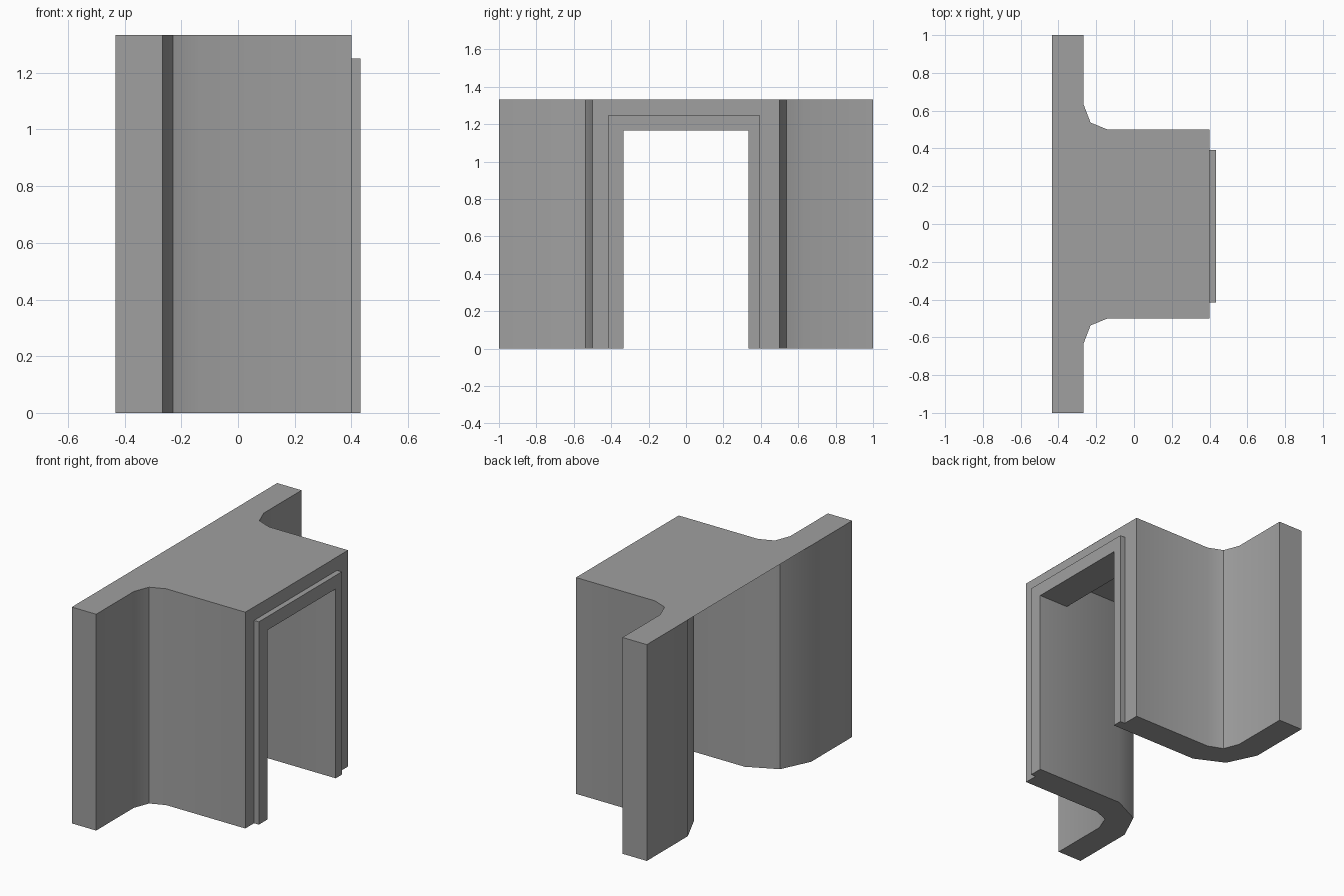
import bpy, bmesh, math

if "Cube" in bpy.data.objects:
    bpy.data.objects.remove(bpy.data.objects["Cube"], do_unlink=True)

HEIGHT = 1.333
DOOR_TOP = 1.167
DOOR_HALF = 0.333

grey = bpy.data.materials.new("plaster grey")
grey.use_nodes = True
colour = (0.35, 0.35, 0.35, 1)
grey.diffuse_color = colour
grey.node_tree.nodes["Principled BSDF"].inputs["Base Color"].default_value = colour


def add_object(name, bm):
    mesh = bpy.data.meshes.new(name)
    bm.to_mesh(mesh)
    bm.free()
    mesh.materials.append(grey)
    obj = bpy.data.objects.new(name, mesh)
    bpy.context.collection.objects.link(obj)
    bpy.ops.object.select_all(action='DESELECT')
    obj.select_set(True)
    bpy.context.view_layer.objects.active = obj
    bpy.ops.object.shade_smooth_by_angle(angle=math.radians(30))
    return obj


def prism(name, outline, move, open_end=False):
    """Extrude a flat outline of 3D points along a vector."""
    bm = bmesh.new()
    base = bm.faces.new([bm.verts.new(p) for p in outline])
    result = bmesh.ops.extrude_face_region(bm, geom=[base], use_keep_orig=True)
    verts = [g for g in result["geom"] if isinstance(g, bmesh.types.BMVert)]
    bmesh.ops.translate(bm, verts=verts, vec=move)
    bmesh.ops.recalc_face_normals(bm, faces=bm.faces)
    if open_end:
        ends = [f for f in bm.faces if f.normal.z > 0.9]
        bmesh.ops.delete(bm, geom=ends, context='FACES_ONLY')
    return add_object(name, bm)


# Plan of one side: outer and inner faces, flaring from passage into wall
outer = [(0.4, 0.5), (-0.14, 0.5), (-0.23, 0.537), (-0.267, 0.633), (-0.267, 1)]
inner = [(-0.433, 1), (-0.433, 0.6), (-0.347, 0.42), (-0.167, DOOR_HALF), (0.4, DOOR_HALF)]

# Side walls, closed above by the shared roof
for side, sign in (("left", 1), ("right", -1)):
    prism(side + "_wall", [(x, sign * y, 0) for x, y in outer + inner],
          (0, 0, HEIGHT), open_end=True)

# Thin roof over both walls and the passage
half = outer + inner[:1]
bm = bmesh.new()
plan = half + [(x, -y) for x, y in reversed(half)]
roof = bm.faces.new([bm.verts.new((x, y, HEIGHT)) for x, y in plan])
roof.normal_update()
if roof.normal.z < 0:
    roof.normal_flip()
add_object("roof", bm)

# Lintel over the doorway
prism("lintel", [(0.23, -DOOR_HALF, DOOR_TOP), (0.4, -DOOR_HALF, DOOR_TOP),
                 (0.4, DOOR_HALF, DOOR_TOP), (0.23, DOOR_HALF, DOOR_TOP)],
      (0, 0, HEIGHT - DOOR_TOP - 0.001))

# Raised trim around the doorway
arch = [(-0.415, 0), (-0.415, 1.25), (0.393, 1.25), (0.393, 0),
        (DOOR_HALF, 0), (DOOR_HALF, DOOR_TOP), (-DOOR_HALF, DOOR_TOP), (-DOOR_HALF, 0)]
prism("door_trim", [(0.4, y, z) for y, z in arch], (0.033, 0, 0))
